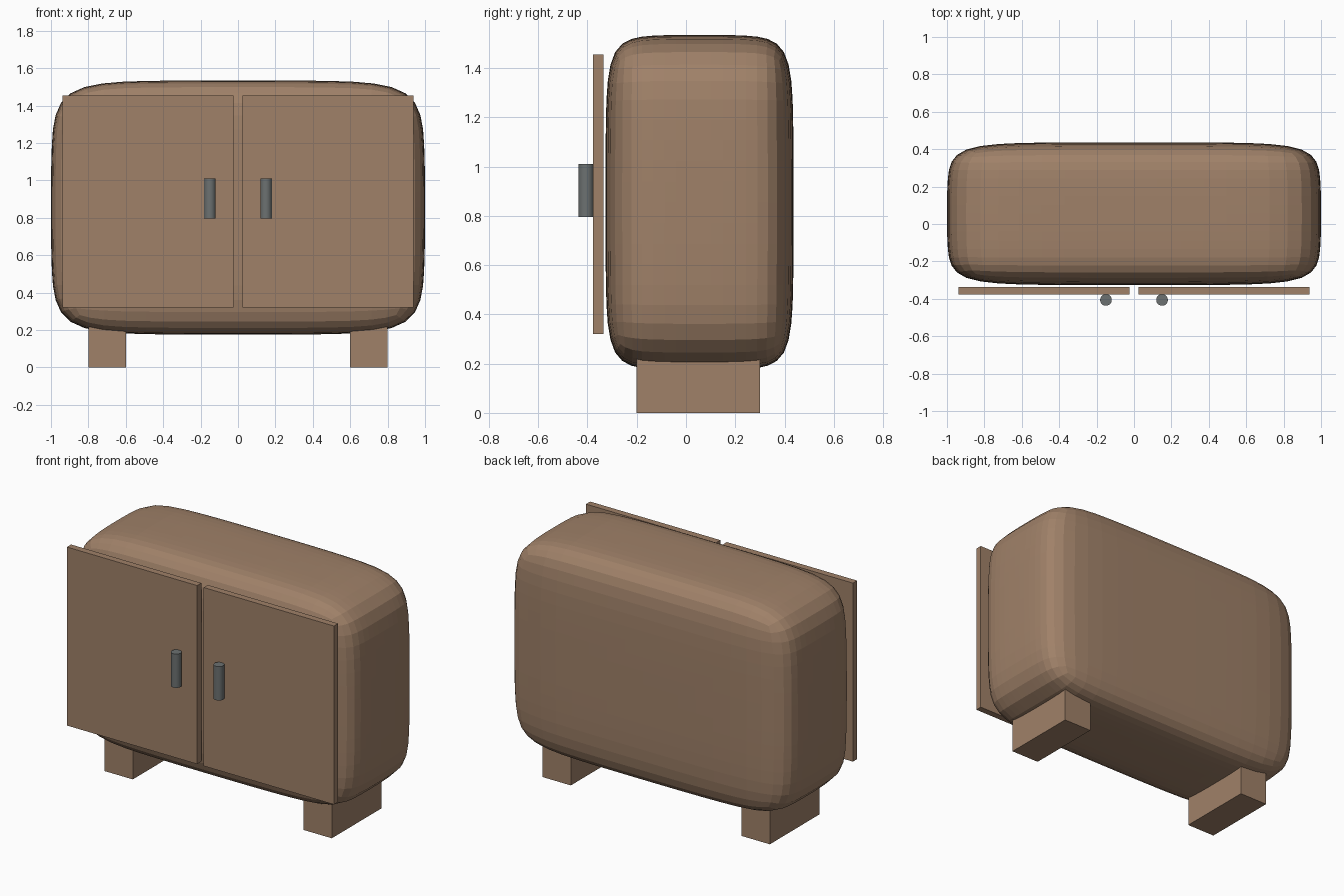
import bpy

if "Cube" in bpy.data.objects:
    bpy.data.objects.remove(bpy.data.objects["Cube"])

def material(name, rgb):
    m = bpy.data.materials.new(name)
    m.diffuse_color = (*rgb, 1)
    m.use_nodes = True
    m.node_tree.nodes["Principled BSDF"].inputs["Base Color"].default_value = m.diffuse_color
    return m

wood = material("brown_wood", (0.35, 0.22, 0.14))
metal = material("grey_metal", (0.15, 0.165, 0.165))

def box(name, x, y, z, mat):
    """Box from (min, max) ranges on each axis."""
    bpy.ops.mesh.primitive_cube_add(size=1)
    o = bpy.context.object
    o.name = name
    o.location = [(a + b) / 2 for a, b in (x, y, z)]
    o.scale = [b - a for a, b in (x, y, z)]
    bpy.ops.object.transform_apply(location=False, rotation=False, scale=True)
    o.data.materials.append(mat)
    return o

# Soft pillow-shaped cabinet body: creased, subdivided box
body = box("cabinet_body", (-1, 1), (-0.327, 0.437), (0.175, 1.535), wood)
crease = body.data.attributes.new("crease_edge", 'FLOAT', 'EDGE')
for c in crease.data:
    c.value = 0.42
sub = body.modifiers.new("soften", 'SUBSURF')
sub.levels = sub.render_levels = 4

for side, s in (("left", -1), ("right", 1)):
    # Foot running front to back
    box(side + "_foot", sorted((0.6 * s, 0.8 * s)), (-0.2, 0.3), (0, 0.24), wood)
    # Door panel
    box(side + "_door", sorted((0.023 * s, 0.939 * s)), (-0.378, -0.336), (0.32, 1.455), wood)
    # Upright round handle
    bpy.ops.mesh.primitive_cylinder_add(vertices=32, radius=0.031, depth=0.215,
                                        location=(0.15 * s, -0.406, 0.903))
    h = bpy.context.object
    h.name = side + "_handle"
    h.data.materials.append(metal)
    bpy.ops.object.shade_smooth_by_angle()
